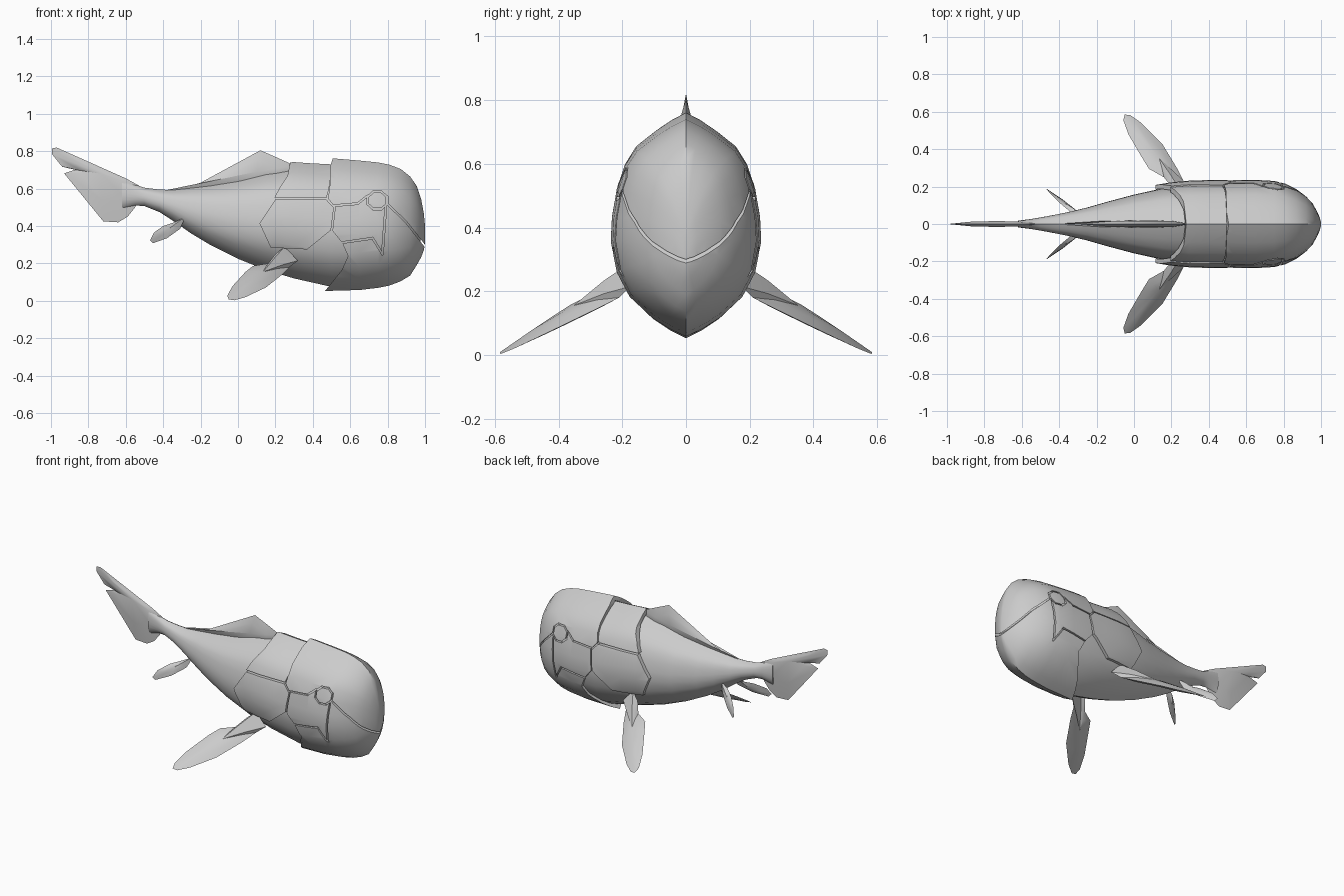
import bpy, bmesh, math
from mathutils import Vector

if "Cube" in bpy.data.objects:
    bpy.data.objects.remove(bpy.data.objects["Cube"])

# Half cross-section: (width fraction, height fraction), belly keel to back ridge
SECTION = [(0, 0), (.22, .035), (.45, .085), (.75, .18), (.92, .29), (1, .43), (.985, .54),
           (.92, .67), (.82, .77), (.67, .85), (.42, .915), (.2, .965), (0, 1)]


def new_object(name, bm, smooth=True):
    bmesh.ops.recalc_face_normals(bm, faces=bm.faces)
    mesh = bpy.data.meshes.new(name)
    bm.to_mesh(mesh)
    bm.free()
    ob = bpy.data.objects.new(name, mesh)
    bpy.context.collection.objects.link(ob)
    if smooth:
        shade(ob)
    return ob


def activate(ob):
    bpy.ops.object.select_all(action='DESELECT')
    ob.select_set(True)
    bpy.context.view_layer.objects.active = ob


def shade(ob, angle=38):
    activate(ob)
    bpy.ops.object.shade_smooth_by_angle(angle=math.radians(angle))


def loft(name, stations, d=0.0):
    """Skin sections (x, top, bottom, half width), inset by d."""
    bm = bmesh.new()
    outline = SECTION + [(-w, t) for w, t in SECTION[-2:0:-1]]
    rings = []
    for x, top, bot, w in stations:
        top, bot, w = top - d, bot + d, max(w - d, .004)
        rings.append([bm.verts.new((x - d, a * w, bot + t * (top - bot))) for a, t in outline])
    n = len(outline)
    for r, s in zip(rings, rings[1:]):
        for i in range(n):
            bm.faces.new((r[i], r[(i + 1) % n], s[(i + 1) % n], s[i]))
    bm.faces.new(rings[0])
    bm.faces.new(rings[-1])
    return new_object(name, bm)


def add_prism(bm, outline, half=.6):
    a = [bm.verts.new((x, -half, z)) for x, z in outline]
    b = [bm.verts.new((x, half, z)) for x, z in outline]
    n = len(outline)
    bm.faces.new(a)
    bm.faces.new(b[::-1])
    for i in range(n):
        bm.faces.new((a[i], a[(i + 1) % n], b[(i + 1) % n], b[i]))


def boolean(ob, cutter, operation):
    mod = ob.modifiers.new("cut", 'BOOLEAN')
    mod.object, mod.operation, mod.solver = cutter, operation, 'EXACT'
    mod.use_self = True
    activate(ob)
    bpy.ops.object.modifier_apply(modifier=mod.name)
    bpy.data.objects.remove(cutter)


def plate(name, stations, outline, d=0.0, seams=(), width=.009):
    """Armour shell trimmed to a side-view outline, with seam grooves."""
    ob = loft(name, stations, d)
    boolean(ob, loft("inner_cutter", stations, d + .028), 'DIFFERENCE')
    bm = bmesh.new()
    add_prism(bm, outline)
    boolean(ob, new_object("outline_cutter", bm, False), 'INTERSECT')
    for path in seams:
        bm = bmesh.new()
        for p, q in zip(path, path[1:]):
            p, q = Vector(p), Vector(q)
            u = (q - p).normalized() * width / 2
            v = Vector((-u.y, u.x))
            add_prism(bm, [p - u - v, q + u - v, q + u + v, p - u + v])
        boolean(ob, new_object("seam_cutter", bm, False), 'DIFFERENCE')
    shade(ob)
    return ob


def fin(name, points, centre, thick):
    """Lens-shaped fin: thin outline rising to a ridge on both faces."""
    for_axis = Vector(thick)
    bm = bmesh.new()
    ring = [bm.verts.new(p) for p in points]
    mid = Vector(centre)
    for s in (1, -1):
        c = bm.verts.new(mid + for_axis * s)
        inner = [bm.verts.new(mid.lerp(v.co, .55) + for_axis * s * .75) for v in ring]
        for i in range(len(ring)):
            j = (i + 1) % len(ring)
            bm.faces.new((ring[i], ring[j], inner[j], inner[i]))
            bm.faces.new((inner[i], inner[j], c))
    return new_object(name, bm)


def pair(name, points, centre, thick):
    for side, s in (("left", 1), ("right", -1)):
        flip = lambda p: (p[0], p[1] * s, p[2])
        fin(f"{name}_{side}", [flip(p) for p in points], flip(centre), flip(thick))


# Soft body, continuing under the armour
loft("body", [(-.62, .655, .49, .018), (-.55, .622, .51, .027), (-.5, .605, .507, .035),
              (-.42, .595, .475, .05), (-.35, .593, .43, .064), (-.25, .605, .36, .088),
              (-.15, .618, .30, .117), (0, .645, .225, .157), (.15, .683, .165, .19),
              (.3, .7, .12, .21), (.5, .725, .075, .219), (.65, .735, .075, .222),
              (.8, .715, .095, .207), (.88, .675, .125, .16), (.94, .605, .195, .1),
              (.975, .49, .28, .04)])

# Trunk armour
TRUNK = [(.05, .69, .2, .195), (.12, .715, .165, .21), (.2, .735, .14, .223),
         (.3, .745, .11, .232), (.4, .738, .09, .235), (.56, .73, .06, .237)]
plate("trunk_back_plate", TRUNK, [(.195, .552), (.225, .61), (.265, .67), (.295, .82), (.505, .82),
                                  (.495, .7), (.487, .6), (.472, .55)], .003)
plate("trunk_side_plate", TRUNK, [(.115, .415), (.2, .543), (.472, .541), (.512, .498),
                                  (.497, .378), (.37, .275), (.175, .285)])

# Head armour with seams around cheek, eye, mouth
HEAD = [(.4, .765, .05, .228), (.53, .76, .055, .234), (.65, .75, .058, .236),
        (.75, .74, .07, .23), (.81, .728, .082, .215), (.87, .705, .105, .185),
        (.92, .665, .135, .147), (.955, .615, .19, .11), (.98, .54, .235, .065),
        (.993, .47, .27, .035), (1.0, .40, .30, .008)]
EYE = [(.745 + .056 * math.cos(a), .537 + .05 * math.sin(a))
       for a in [math.radians(22.5 + 45 * i) for i in range(9)]]
plate("head_shield", HEAD,
      [(.525, .82), (.495, .725), (.49, .6), (.48, .548), (.52, .5), (.505, .375), (.557, .31),
       (.588, .24), (.555, .165), (.455, .04), (1.1, .04), (1.1, .82)], 0,
      [[(.5, .508), (.64, .52), (.69, .56)], EYE, [(.797, .52), (.9, .42), (1.01, .28)],
       [(.79, .5), (.772, .25), (.72, .335), (.545, .31)]])

# Median fins
fin("dorsal_fin", [(-.42, .585), (-.3, .602), (-.2, .632), (.12, .805), (.2, .77), (.3, .725),
                   (.3, .66), (0, .61)] and
    [(x, 0, z) for x, z in [(-.42, .585), (-.3, .6), (-.2, .632), (.12, .805), (.2, .77),
                            (.3, .725), (.3, .66), (0, .6)]], (.1, 0, .69), (0, .02, 0))
fin("tail_fin", [(x, 0, z) for x, z in [(-.5, .6), (-.6, .655), (-.97, .82), (-.995, .815),
                                        (-.995, .785), (-.94, .717), (-.87, .701), (-.93, .682),
                                        (-.72, .425), (-.64, .42), (-.59, .45), (-.55, .5)]],
    (-.73, 0, .68), (0, .016, 0))

# Paired fins
pair("pectoral_fin", [(-.05, .585, .008), (-.057, .555, .028), (-.03, .48, .078), (.04, .36, .155),
                      (.08, .295, .187), (.16, .25, .2), (.2, .2, .25), (.25, .175, .29),
                      (.32, .175, .215), (.275, .21, .18), (.235, .29, .14), (.15, .43, .072),
                      (.04, .54, .02), (-.02, .582, .003)], (.13, .345, .14), (.004, .008, .015))
pair("pelvic_fin", [(-.47, .19, .325), (-.455, .18, .308), (-.38, .13, .335), (-.31, .075, .385),
                    (-.28, .05, .45), (-.34, .065, .42), (-.4, .115, .4), (-.45, .165, .365)],
     (-.37, .105, .38), (.003, .006, .007))
